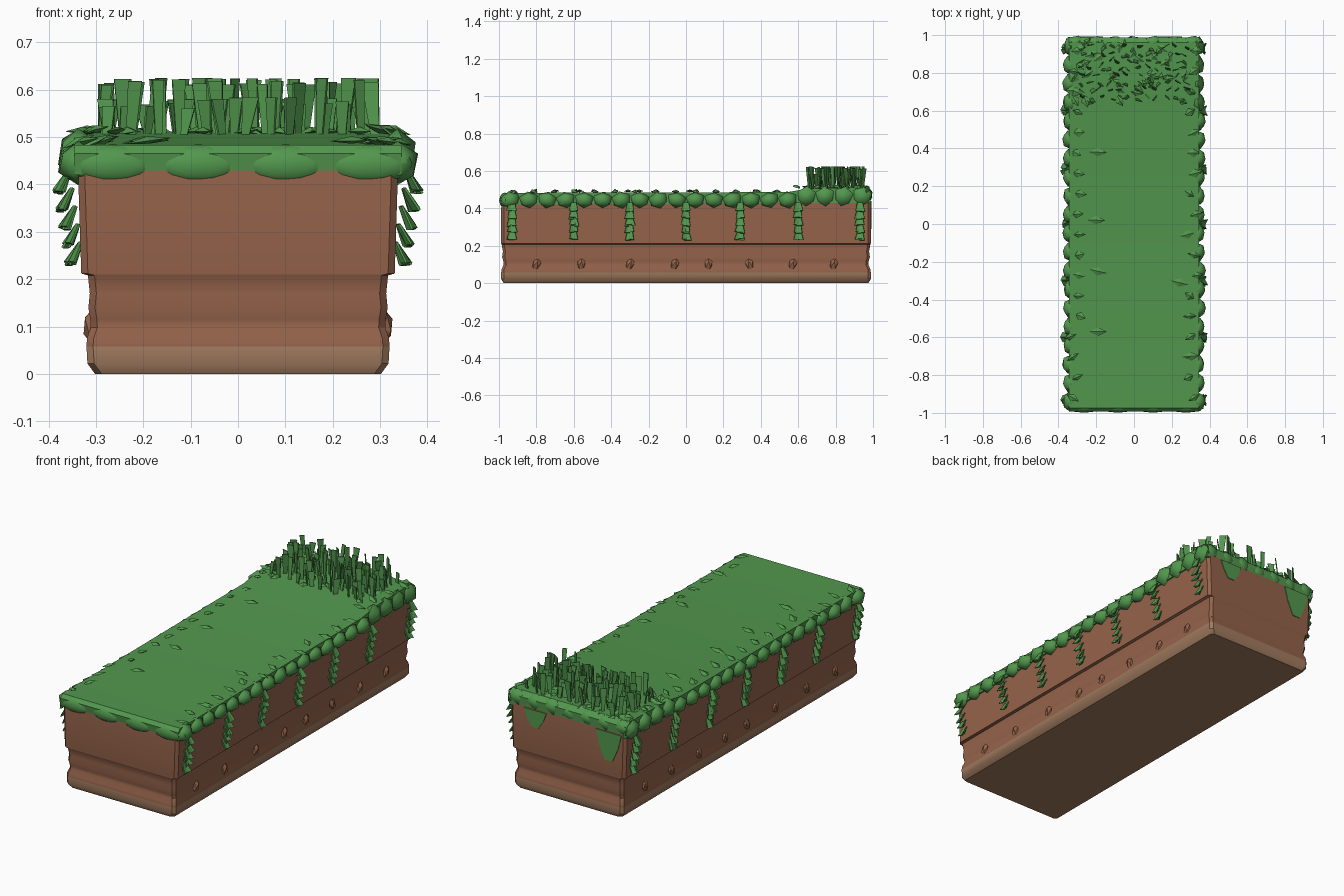
import bpy, bmesh, math, random
from mathutils import Vector, Matrix

if "Cube" in bpy.data.objects:
    bpy.data.objects.remove(bpy.data.objects["Cube"])

random.seed(7)
R = random.uniform


def material(name, rgb):
    m = bpy.data.materials.new(name)
    m.diffuse_color = (*rgb, 1)
    m.use_nodes = True
    m.node_tree.nodes["Principled BSDF"].inputs["Base Color"].default_value = m.diffuse_color
    return m


GRASS = material("grass green", (0.085, 0.31, 0.075))
SOIL = material("soil brown", (0.30, 0.125, 0.07))
SAND = material("sandy tan", (0.36, 0.20, 0.115))


def finish(bm, name, mats, angle=40):
    bmesh.ops.recalc_face_normals(bm, faces=bm.faces)
    me = bpy.data.meshes.new(name)
    bm.to_mesh(me)
    bm.free()
    ob = bpy.data.objects.new(name, me)
    bpy.context.collection.objects.link(ob)
    for m in mats:
        me.materials.append(m)
    if angle:
        bpy.ops.object.select_all(action='DESELECT')
        ob.select_set(True)
        bpy.context.view_layer.objects.active = ob
        bpy.ops.object.shade_smooth_by_angle(angle=math.radians(angle))
    return ob


def lump(bm, loc, size, sub=2, rot=0.0):
    mat = Matrix.Translation(loc) @ Matrix.Rotation(rot, 4, 'X') @ Matrix.Diagonal((*size, 1))
    bmesh.ops.create_icosphere(bm, subdivisions=sub, radius=1, matrix=mat)


def blade(bm, a, b, side, wa, wb, thick=0.005):
    """Thin tapered slab from a to b, wa and wb wide along side."""
    a, b, side = Vector(a), Vector(b), Vector(side).normalized()
    n = (b - a).cross(side).normalized() * thick / 2
    rings = []
    for p, w in ((a, wa), (b, wb)):
        s = side * w / 2
        rings.append([bm.verts.new(v) for v in (p - s - n, p + s - n, p + s + n, p - s + n)])
    for i in range(4):
        j = (i + 1) % 4
        bm.faces.new((rings[0][i], rings[0][j], rings[1][j], rings[1][i]))
    bm.faces.new(rings[0])
    bm.faces.new(rings[1])


def leaf(bm, loc, length, width, rot, tilt):
    """Flat diamond leaf with a raised middle."""
    mat = Matrix.Translation(loc) @ Matrix.Rotation(rot, 4, 'Z') @ Matrix.Rotation(tilt, 4, 'Y')
    vs = [bm.verts.new(mat @ Vector(p)) for p in
          ((-length / 2, 0, 0), (0, -width / 2, 0), (length / 2, 0, 0), (0, width / 2, 0),
           (0, 0, 0.01), (0, 0, -0.006))]
    for i in range(4):
        j = (i + 1) % 4
        bm.faces.new((vs[i], vs[j], vs[4]))
        bm.faces.new((vs[j], vs[i], vs[5]))


# Earth block: stacked chamfered rectangles, (z, half width, half length)
levels = [(0, 0.302, 0.975), (0.022, 0.318, 0.988), (0.058, 0.32, 0.988), (0.075, 0.319, 0.986),
          (0.098, 0.311, 0.975), (0.115, 0.312, 0.976), (0.14, 0.316, 0.983), (0.17, 0.313, 0.979),
          (0.208, 0.317, 0.986), (0.212, 0.331, 0.988), (0.40, 0.337, 0.988), (0.46, 0.337, 0.985)]
bm = bmesh.new()
rings = []
c = 0.014
for z, x, y in levels:
    rings.append([bm.verts.new((px, py, z)) for px, py in
                  ((x - c, -y), (x, -y + c), (x, y - c), (x - c, y),
                   (c - x, y), (-x, y - c), (-x, c - y), (c - x, -y))])
for lo, hi in zip(rings, rings[1:]):
    for i in range(8):
        bm.faces.new((lo[i], lo[(i + 1) % 8], hi[(i + 1) % 8], hi[i]))
bm.faces.new(rings[0])
bm.faces.new(rings[-1])
for f in bm.faces:
    f.material_index = 1 if f.calc_center_median().z < 0.05 else 0
finish(bm, "earth_block", [SOIL, SAND], 35)

# Stones set in the lower side walls
bm = bmesh.new()
for s in (-1, 1):
    for y in (-0.8, -0.56, -0.3, -0.06, 0.12, 0.34, 0.57, 0.79):
        lump(bm, (s * 0.31, y, 0.1), (0.018, 0.023, 0.036), 1, R(-0.4, 0.4))
finish(bm, "side_stones", [SOIL], 30)

# Turf slab, rising at the back
profile = [(-0.985, 0.42), (-0.992, 0.465), (-0.975, 0.483), (0.54, 0.487), (0.66, 0.506),
           (0.96, 0.512), (0.988, 0.49), (0.985, 0.43)]
bm = bmesh.new()
face = bm.faces.new([bm.verts.new((-0.345, y, z)) for y, z in profile])
ext = bmesh.ops.extrude_face_region(bm, geom=[face])
bmesh.ops.translate(bm, vec=(0.69, 0, 0),
                    verts=[v for v in ext["geom"] if isinstance(v, bmesh.types.BMVert)])
finish(bm, "turf_slab", [GRASS], 35)

# Rounded turf lumps overhanging all four edges
bm = bmesh.new()
for s in (-1, 1):
    for i in range(20):
        y = -0.94 + i * 0.099
        back = y > 0.62
        lump(bm, (s * 0.337, y, 0.465 if back else 0.445),
             (R(0.038, 0.05), 0.056, 0.054 if back else R(0.043, 0.047)), 1, R(-0.3, 0.3))
finish(bm, "side_turf_lumps", [GRASS], 50)
bm = bmesh.new()
for x in (-0.265, -0.085, 0.1, 0.275):
    lump(bm, (x, -0.968, 0.442), (0.098, 0.031, 0.043))
finish(bm, "front_turf_lumps", [GRASS], 50)
bm = bmesh.new()
for i in range(7):
    lump(bm, (-0.31 + i * 0.103, 0.96, 0.472), (0.064, 0.038, R(0.045, 0.055)), 1, R(-0.3, 0.3))
finish(bm, "back_turf_lumps", [GRASS], 50)

# Moss drips on the back wall
bm = bmesh.new()
for x, w, z in ((0.19, 0.13, 0.35), (-0.24, 0.15, 0.29)):
    blade(bm, (x, 0.989, 0.44), (x, 0.989, (z + 0.44) / 2), (1, 0, 0), w, w * 0.75)
    blade(bm, (x, 0.989, (z + 0.44) / 2), (x, 0.989, z), (1, 0, 0), w * 0.75, w * 0.3)
finish(bm, "moss_drips", [GRASS], 0)

# Hanging vines: tiers of flared leaves
bm = bmesh.new()
for s in (-1, 1):
    for y in (-0.93, -0.6, -0.3, 0, 0.29, 0.6, 0.93):
        for t in range(5):
            z, x = 0.43 - t * 0.038, 0.362 - t * 0.006
            for k in (-1, 0, 1):
                dy = k * 0.014
                blade(bm, (s * (x - 0.006), y + dy * 0.6, z),
                      (s * (x + R(0.01, 0.022)), y + dy + R(-0.005, 0.005), z - R(0.04, 0.05)),
                      (0.5 * k, 1, 0), 0.014, R(0.022, 0.032))
finish(bm, "hanging_vines", [GRASS], 0)

# Loose leaves on the turf and along its edges
bm = bmesh.new()
for x, y in ((-0.19, 0.38), (-0.2, 0.02), (-0.19, -0.25), (0.24, -0.31), (-0.19, -0.57), (0.3, -0.7)):
    leaf(bm, (x, y, 0.492), 0.095, 0.045, R(-0.3, 0.3), R(-0.15, 0.15))
for s in (-1, 1):
    for i in range(18):
        leaf(bm, (s * R(0.28, 0.34), -0.92 + i * 0.108, 0.49 if i < 14 else 0.515),
             R(0.06, 0.08), R(0.03, 0.05), R(-0.6, 0.6), s * R(0.05, 0.4))
for i in range(40):
    leaf(bm, (R(-0.33, 0.33), R(0.64, 0.97), 0.512), R(0.05, 0.08), R(0.03, 0.05), R(0, 3), R(-0.3, 0.3))
finish(bm, "loose_leaves", [GRASS], 0)

# Tall grass patch at the back
bm = bmesh.new()
for i in range(12):
    for j in range(8):
        x, y = -0.275 + i * 0.05 + R(-0.018, 0.018), 0.67 + j * 0.038 + R(-0.012, 0.012)
        a = R(-0.9, 0.9)
        tall = R(0.105, 0.12) if random.random() < 0.6 else R(0.05, 0.08)
        blade(bm, (x, y, 0.505), (x + R(-0.012, 0.012), y + R(-0.015, 0.015), 0.505 + tall),
              (math.cos(a), math.sin(a), 0), R(0.014, 0.022), R(0.022, 0.038))
finish(bm, "tall_grass", [GRASS], 0)
